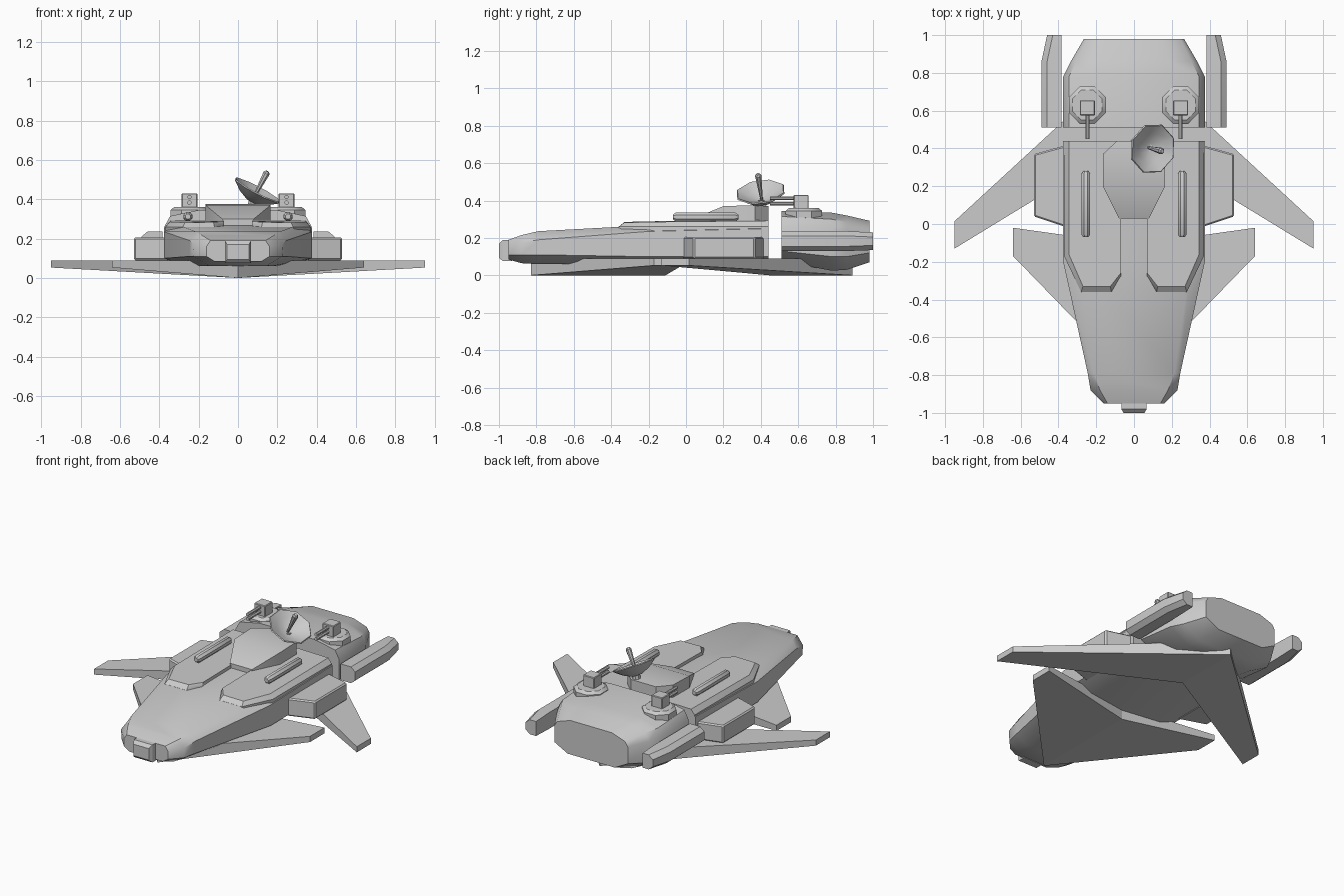
import bpy, bmesh, math
from mathutils import Vector, Matrix

if "Cube" in bpy.data.objects:
    bpy.data.objects.remove(bpy.data.objects["Cube"])


def loft(name, rings, smooth=0, bevel=0, matrix=None):
    """Skin a list of closed 3D rings and cap both ends."""
    bm = bmesh.new()
    vr = [[bm.verts.new(p) for p in r] for r in rings]
    n = len(vr[0])
    for a, b in zip(vr, vr[1:]):
        for i in range(n):
            j = (i + 1) % n
            bm.faces.new((a[i], a[j], b[j], b[i]))
    bm.faces.new(vr[0])
    bm.faces.new(vr[-1])
    bmesh.ops.recalc_face_normals(bm, faces=bm.faces)
    me = bpy.data.meshes.new(name)
    bm.to_mesh(me)
    bm.free()
    ob = bpy.data.objects.new(name, me)
    bpy.context.collection.objects.link(ob)
    if matrix:
        ob.matrix_world = matrix
    if bevel:
        m = ob.modifiers.new("bevel", 'BEVEL')
        m.width, m.segments = bevel, 1
    if smooth:
        bpy.ops.object.select_all(action='DESELECT')
        bpy.context.view_layer.objects.active = ob
        ob.select_set(True)
        bpy.ops.object.shade_smooth_by_angle(angle=math.radians(smooth))
    return ob


def sym(y, half):
    """Ring across x from a right-hand half profile, bottom to top."""
    return [(x, y, z) for x, z in half] + [(-x, y, z) for x, z in reversed(half)]


def rect_y(y, x0, x1, z0, z1):
    return [(x0, y, z0), (x1, y, z0), (x1, y, z1), (x0, y, z1)]


def lathe(name, profile, n, matrix, smooth=35):
    """Revolve (radius, height) pairs with n sides about local z."""
    turn = [(i + 0.5) * 2 * math.pi / n for i in range(n)]
    return loft(name, [[(r * math.cos(a), r * math.sin(a), h) for a in turn]
                       for r, h in profile], smooth, 0, matrix)


def pose(loc, axis=(0, 0, 1)):
    q = Vector((0, 0, 1)).rotation_difference(Vector(axis))
    return Matrix.Translation(loc) @ q.to_matrix().to_4x4()


# Main hull, tapering to the nose
loft("hull", [
    sym(-.95, [(.12, .085), (.16, .11), (.16, .16), (.14, .19)]),
    sym(-.88, [(.15, .065), (.225, .11), (.23, .175), (.18, .215)]),
    sym(-.79, [(.17, .06), (.245, .11), (.245, .19), (.215, .236)]),
    sym(-.20, [(.26, .06), (.375, .10), (.375, .235), (.30, .268)]),
    sym(.44, [(.28, .07), (.375, .10), (.375, .25), (.30, .275)])], 40)
loft("nose_block", [rect_y(-1, -.055, .055, .095, .17),
                    rect_y(-.98, -.067, .067, .076, .19),
                    rect_y(-.93, -.067, .067, .076, .19)], 30)

# Raised centre block behind the deck
loft("centre_block", [rect_y(y, -w, w, .24, z) for y, w, z in
                      [(.03, .08, .30), (.2, .165, .37), (.37, .165, .375), (.44, .09, .37)]], 40)

# Rear engine block
loft("engine_block", [
    sym(.51, [(.24, .075), (.375, .13), (.375, .26), (.345, .315), (.20, .345)]),
    sym(.78, [(.24, .025), (.375, .10), (.375, .25), (.345, .30), (.20, .335)]),
    sym(.86, [(.21, .03), (.335, .10), (.335, .24), (.305, .285), (.18, .32)]),
    sym(.98, [(.17, .07), (.265, .12), (.265, .23), (.245, .26), (.15, .292)])], 40)


# Wings: one plate each, thick keel in the centre, thin tips
def wing(name, centre, tip, span):
    rings = []
    for x, (y0, y1), zb in [(-span, tip, .053), (0, centre, 0), (span, tip, .053)]:
        rings.append([(x, y0, zb), (x, y1, zb), (x, y1, .09), (x, y0, .09)])
    loft(name, rings)


wing("front_wing", (-.83, -.11), (-.17, -.02), .64)
wing("main_wing", (.45, .89), (-.13, .015), .95)

for s, side in ((1, "right"), (-1, "left")):
    # Deck pads with cut front corners
    plan = [(.07, .44), (.07, -.28), (.12, -.36), (.28, -.36), (.37, -.17), (.37, .44)]
    top = [(s * x, y, z) for (x, y), z in
           zip([(.07, .44), (.07, -.26), (.125, -.33), (.27, -.33), (.345, -.16), (.345, .44)],
               (.297, .288, .284, .282, .286, .292))]
    loft(f"deck_pad_{side}", [[(s * x, y, .20) for x, y in plan],
                             [(s * x, y, .26) for x, y in plan], top], 35)

    # Rounded deck rail
    lathe(f"deck_rail_{side}", [(.014, 0), (.025, .015), (.025, .335), (.014, .35)], 8,
          pose((s * .255, -.07, .312), (0, 1, 0)))

    # Side box tapering outwards
    loft(f"side_box_{side}", [[(s * x, y0, .09), (s * x, y1, .09), (s * x, y1, .206), (s * x, y0, .206)]
                             for x, y0, y1 in [(.35, -.02, .42), (.53, .04, .37)]], 0, .008)

    # Long pod beside the engine block
    def pod(y, xo, z0, z1):
        half = [(.385, z0), (xo - .03, z0), (xo, z0 + .025), (xo, z1 - .025), (xo - .03, z1), (.385, z1)]
        return [(s * x, y, z) for x, z in half]
    loft(f"engine_pod_{side}", [pod(.51, .49, .13, .236), pod(.86, .49, .13, .236),
                               pod(1.0, .46, .135, .23)], 35)

    # Turret: base, head and two stacked barrels
    tx = s * .247
    lathe(f"turret_base_{side}", [(.105, .30), (.105, .345), (.085, .36)], 8, pose((tx, .63, 0)), 30)
    loft(f"turret_head_{side}", [rect_y(y, tx - .04, tx + .04, .355, .43) for y in (.575, .655)], 0, .004)
    for k, z in enumerate((.383, .412)):
        lathe(f"turret_barrel_{side}_{k}", [(.011, 0), (.011, .15)], 8,
              pose((tx, .6, z), (0, -1, 0)))

# Tilted eight-sided dish with its feed rod
n = Vector((.45, -.12, .85)).normalized()
base = Vector((.075, .405, .40))
lathe("dish", [(.03, -.012), (.085, .012), (.137, .05), (.132, .056), (.078, .026), (.025, .004)],
      8, pose(base, n), 30)
lathe("dish_feed", [(.007, 0), (.018, .15), (.010, .162)], 8, pose(base, n))
lathe("dish_mount", [(.03, .35), (.022, .40)], 8, pose((.075, .405, 0)))
